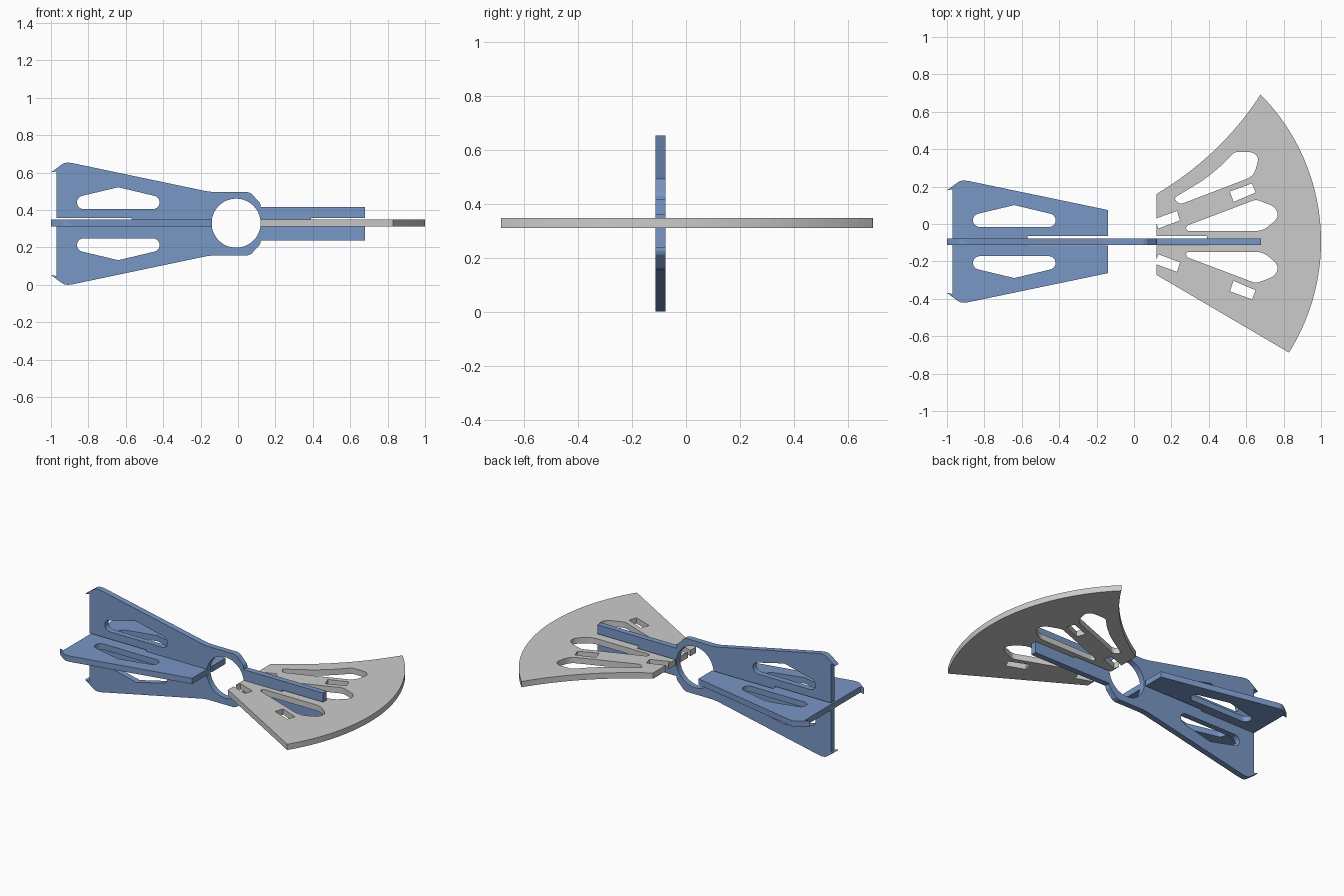
import bpy, bmesh, math

if "Cube" in bpy.data.objects:
    bpy.data.objects.remove(bpy.data.objects["Cube"])

T = 0.0185                  # half plate thickness
CY, CZ = -0.095, 0.327      # centre lines of the crossed plates


def bez(a, b, c, n=6):
    return [tuple((1-t)**2*a[i] + 2*t*(1-t)*b[i] + t*t*c[i] for i in (0, 1))
            for t in (k / n for k in range(n + 1))]


def arc(cx, cy, r, a0, a1, n):
    return [(cx + r*math.cos(math.radians(a0 + (a1-a0)*k/n)),
             cy + r*math.sin(math.radians(a0 + (a1-a0)*k/n))) for k in range(n + 1)]


def rounded(pts):
    """Polygon of (x, y, setback) with softened corners."""
    out = []
    for i, (x, y, r) in enumerate(pts):
        ends = []
        for q in (pts[i - 1], pts[(i + 1) % len(pts)]):
            d = math.hypot(q[0]-x, q[1]-y)
            f = min(r, d * 0.5) / d
            ends.append((x + (q[0]-x)*f, y + (q[1]-y)*f))
        out += bez(ends[0], (x, y), ends[1])
    return out


def flip(pts, about=0.0):
    return [(p[0], 2*about - p[1]) for p in reversed(pts)]


def plate(name, loops, loc, upright=False, mat=None):
    """Flat plate with holes, from closed 2D loops."""
    cu = bpy.data.curves.new(name, 'CURVE')
    cu.dimensions, cu.fill_mode, cu.extrude = '2D', 'BOTH', T
    for pts in loops:
        s = cu.splines.new('POLY')
        s.points.add(len(pts) - 1)
        for p, q in zip(s.points, pts):
            p.co = (q[0], q[1], 0, 1)
        s.use_cyclic_u = True
    tmp = bpy.data.objects.new(name + "_outline", cu)
    bpy.context.collection.objects.link(tmp)
    bpy.context.view_layer.update()
    me = bpy.data.meshes.new_from_object(
        tmp.evaluated_get(bpy.context.evaluated_depsgraph_get()))
    bpy.data.objects.remove(tmp)
    bm = bmesh.new()
    bm.from_mesh(me)
    bmesh.ops.remove_doubles(bm, verts=bm.verts, dist=1e-5)
    bmesh.ops.recalc_face_normals(bm, faces=bm.faces)
    for f in bm.faces:
        f.smooth = False
    bm.to_mesh(me)
    bm.free()
    me.materials.clear()
    if mat:
        me.materials.append(mat)
    ob = bpy.data.objects.new(name, me)
    bpy.context.collection.objects.link(ob)
    ob.location = loc
    if upright:
        ob.rotation_euler.x = math.pi / 2


blue = bpy.data.materials.new("blue")
blue.diffuse_color = (0.19, 0.31, 0.56, 1)
blue.use_nodes = True
blue.node_tree.nodes["Principled BSDF"].inputs["Base Color"].default_value = blue.diffuse_color

# Shared tail fin edge and window
fin = [(-0.97, 0.28), (-1, 0.274), (-0.945, 0.315), (-0.93, 0.324), (-0.91, 0.327), (-0.885, 0.324)]
window = (arc(-0.825, 0.114, 0.036, 270, 104, 10) + [(-0.64, 0.195)]
          + arc(-0.455, 0.114, 0.036, 76, -90, 10))
LO, HI = -0.016, 0.031      # joint slot edges

# Upright plate: tail fin, ring and arm, slotted at both ends
side = fin + [(-0.17, 0.174), (-0.135, 0.17), (0.05, 0.17), (0.07, 0.162),
              (0.115, 0.115), (0.12, 0.102), (0.12, 0.089), (0.68, 0.089)]
upright = (side + [(0.68, HI), (0.39, HI), (0.39, LO), (0.68, LO)] + flip(side)
           + [(-0.97, LO), (-0.57, LO), (-0.57, HI), (-0.97, HI)])
plate("upright_body", [upright, window, flip(window), arc(-0.01, 0.003, 0.131, 0, 354, 59)],
      (0, CY, CZ), True, blue)

# Level tail fin, slotted from its inner end
edge = fin + [(-0.14, 0.169)]
tail = edge + [(-0.14, HI), (-0.57, HI), (-0.57, -0.02), (-0.14, -0.02)] + flip(edge)
plate("level_tail", [tail, window, flip(window)], (0, CY + 0.001, 0.33), mat=blue)

# Fan plate: curved rim, hollow upper edge, notches and joint slot
M = -0.093
notch = [(0.12, 0.03), (0.23, 0.07), (0.246, 0.019), (0.13, -0.024), (0.12, 0.006)]
a0 = math.degrees(math.atan2(-0.687 - M, 0.828 + 0.115))
a1 = math.degrees(math.atan2(0.693 - M, 0.677 + 0.115))
fan = ([(0.12, -0.272)] + arc(-0.115, M, 1.115, a0, a1, 40)
       + bez((0.677, 0.693), (0.47, 0.37), (0.12, 0.16), 20) + notch
       + [(0.12, -0.064), (0.39, -0.064), (0.39, -0.115), (0.12, -0.115)] + flip(notch, M))
slot = [(0.513, 0.174), (0.631, 0.217), (0.65, 0.168), (0.532, 0.118)]
drop = rounded([(0.279, -0.037, 0.015), (0.279, -0.01, 0.015), (0.652, 0.131, 0.02),
                (0.757, 0.092, 0.04), (0.775, 0.035, 0.04), (0.69, -0.037, 0.04)])
upper = rounded([(0.245, 0.104, 0.02), (0.212, 0.138, 0.02), (0.377, 0.238, 0.05),
                 (0.468, 0.313, 0.05), (0.537, 0.385, 0.02), (0.635, 0.385, 0.025),
                 (0.668, 0.355, 0.03), (0.64, 0.255, 0.04)])
plate("fan", [fan, slot, flip(slot, M), drop, flip(drop, M), upper], (0, 0, 0.33))
